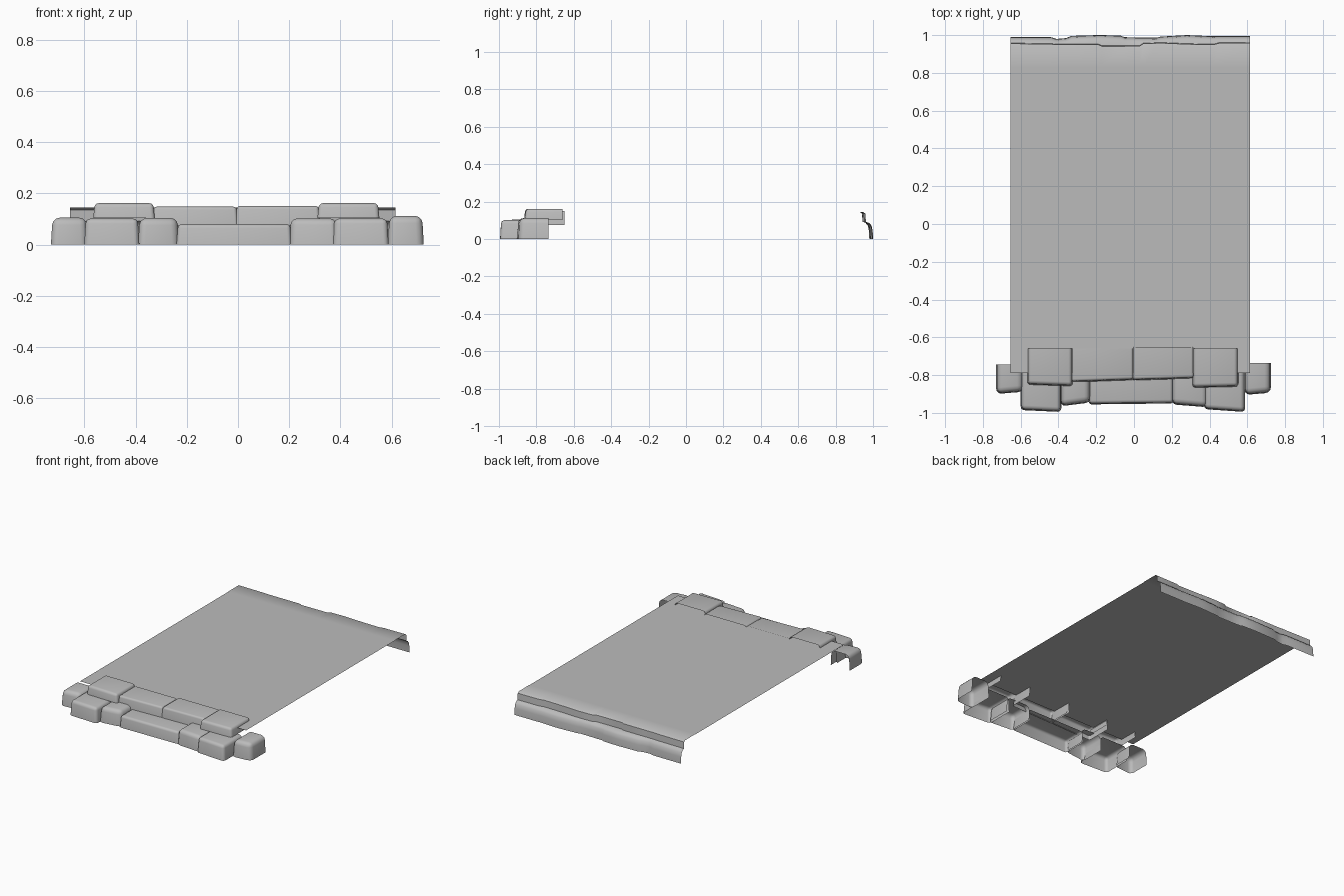
import bpy, bmesh, math

cube = bpy.data.objects.get("Cube")
if cube:
    bpy.data.objects.remove(cube, do_unlink=True)

stone_grey = bpy.data.materials.new("stone_grey")
stone_grey.use_nodes = True
colour = (0.5, 0.5, 0.5, 1)
stone_grey.diffuse_color = colour
stone_grey.node_tree.nodes["Principled BSDF"].inputs["Base Color"].default_value = colour


def finish(name, bm, smooth=True):
    bmesh.ops.recalc_face_normals(bm, faces=bm.faces)
    mesh = bpy.data.meshes.new(name)
    bm.to_mesh(mesh)
    bm.free()
    mesh.materials.append(stone_grey)
    ob = bpy.data.objects.new(name, mesh)
    bpy.context.collection.objects.link(ob)
    if smooth:
        bpy.ops.object.select_all(action='DESELECT')
        ob.select_set(True)
        bpy.context.view_layer.objects.active = ob
        bpy.ops.object.shade_smooth_by_angle(angle=math.radians(40))
    return ob


def stone(name, x0, x1, y0, y1, z0, z1, slant=0.0, width=0.02):
    """Rounded stone shell, open below and behind; slant skews its front in plan."""
    bm = bmesh.new()
    bmesh.ops.create_cube(bm, size=1)
    bm.normal_update()
    hidden = [f for f in bm.faces if f.normal.z < -0.5 or f.normal.y > 0.5]
    bmesh.ops.delete(bm, geom=hidden, context='FACES')
    for v in bm.verts:
        x, y, z = v.co
        inset = 0.006 if z > 0 else 0
        v.co.x = x0 + inset if x < 0 else x1 - inset
        v.co.y = y0 + inset + slant * (x > 0) if y < 0 else y1
        v.co.z = z0 if z < 0 else z1
    inner = [e for e in bm.edges if len(e.link_faces) == 2]
    bmesh.ops.bevel(bm, geom=inner, offset=width, segments=3, profile=0.5, affect='EDGES')
    return finish(name, bm)


# Lower course of stones
stone("lower_end_right", -0.73, -0.585, -0.90, -0.745, 0, 0.105, 0.012, 0.028)
stone("lower_outer_right", -0.60, -0.385, -0.985, -0.79, 0, 0.102, -0.01)
stone("lower_inner_right", -0.39, -0.23, -0.965, -0.79, 0, 0.104, 0.02, 0.028)
stone("lower_middle", -0.24, 0.21, -0.955, -0.79, 0, 0.08, 0.005, 0.015)
stone("lower_inner_left", 0.20, 0.39, -0.955, -0.79, 0, 0.102, -0.015, 0.025)
stone("lower_outer_left", 0.37, 0.588, -0.98, -0.79, 0, 0.102, -0.015)
stone("lower_end_left", 0.585, 0.725, -0.905, -0.735, 0, 0.112, 0.012, 0.028)

# Upper course of stones
stone("upper_corner_right", -0.565, -0.325, -0.85, -0.66, 0.103, 0.162, -0.008, 0.016)
stone("upper_corner_left", 0.31, 0.552, -0.866, -0.66, 0.103, 0.162, 0.005, 0.016)
stone("upper_middle_right", -0.335, 0.0, -0.838, -0.66, 0.075, 0.148, 0.012, 0.012)
stone("upper_middle_left", -0.01, 0.32, -0.828, -0.65, 0.075, 0.151, 0.01, 0.012)

# Flat floor sheet
bm = bmesh.new()
corners = [(-0.655, -0.79), (0.615, -0.79), (0.615, 0.84), (-0.655, 0.84)]
bm.faces.new([bm.verts.new((x, y, 0.143)) for x, y in corners])
finish("floor_sheet", bm, False)

# Stepped rear edge: x, upper wall y, lower wall y
stations = [(-0.655, 0.958, 0.988), (-0.44, 0.955, 0.987), (-0.41, 0.953, 0.978),
            (-0.36, 0.953, 0.982), (-0.33, 0.953, 0.994), (-0.19, 0.953, 0.998),
            (-0.17, 0.944, 0.998), (-0.07, 0.944, 0.995), (-0.05, 0.944, 0.987),
            (0.03, 0.945, 0.985), (0.05, 0.958, 0.985), (0.12, 0.96, 0.984),
            (0.14, 0.961, 0.99), (0.28, 0.955, 0.998), (0.42, 0.952, 0.992),
            (0.45, 0.96, 0.993), (0.615, 0.962, 0.993)]
bm = bmesh.new()
rows = []
for x, up, low in stations:
    profile = [(0.83, 0.145), (up - 0.015, 0.145), (up - 0.003, 0.136), (up, 0.092),
               (low - 0.018, 0.086), (low - 0.006, 0.072), (low, 0.045), (low + 0.002, 0)]
    rows.append([bm.verts.new((x, y, z)) for y, z in profile])
for a, b in zip(rows, rows[1:]):
    for i in range(len(a) - 1):
        bm.faces.new((a[i], b[i], b[i + 1], a[i + 1]))
finish("rear_edge", bm)
